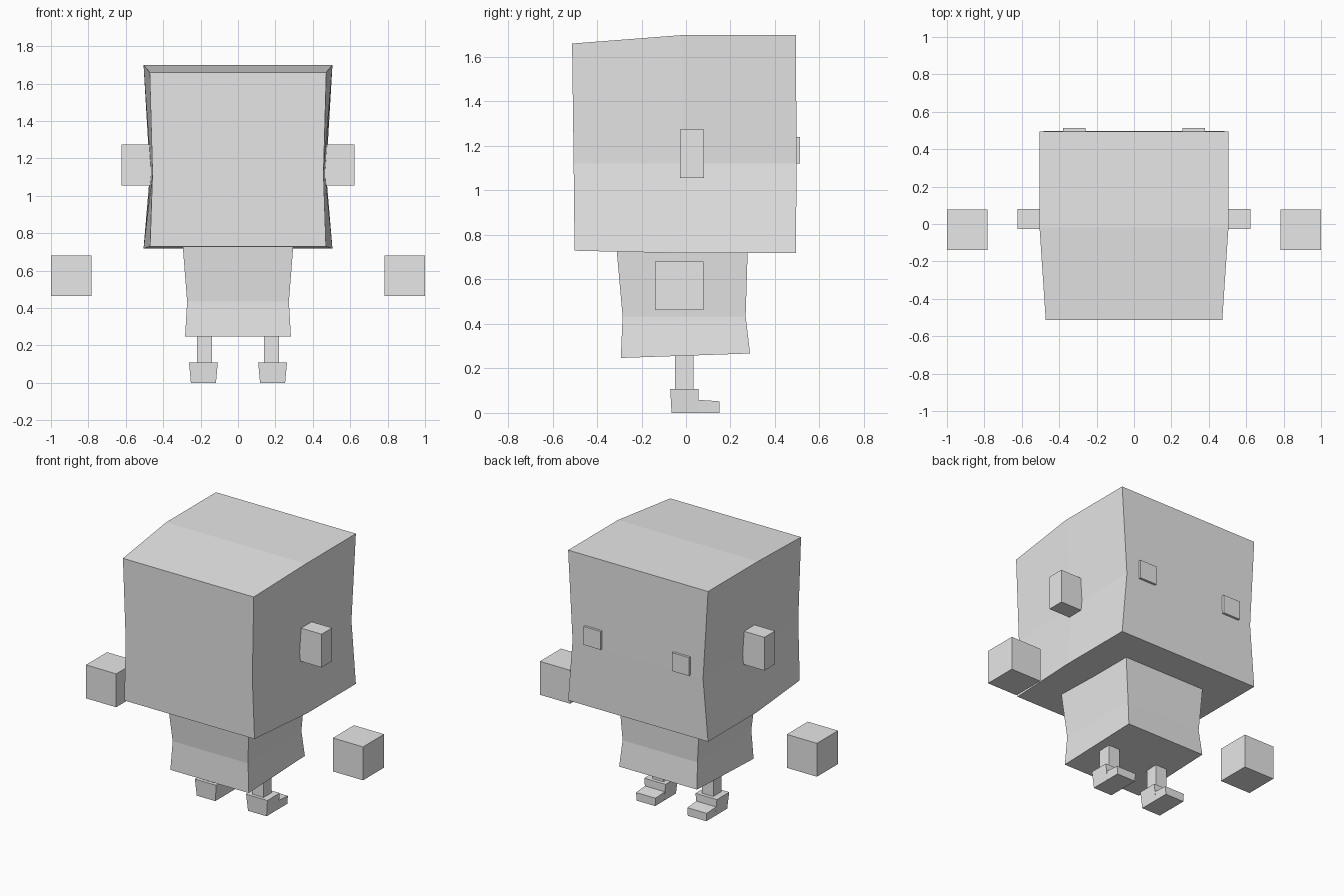
import bpy
import bmesh

cube = bpy.data.objects.get("Cube")
if cube:
    bpy.data.objects.remove(cube, do_unlink=True)

# Single plain grey for every part
grey = bpy.data.materials.new("plain grey")
grey.use_nodes = True
grey.diffuse_color = (0.8, 0.8, 0.8, 1)
grey.node_tree.nodes["Principled BSDF"].inputs["Base Color"].default_value = (0.8, 0.8, 0.8, 1)


def loft(name, levels, cx=0.0):
    """Closed block from stacked levels; each level is rows of (half width, y, z), back to front."""
    bm = bmesh.new()
    n = len(levels[0])
    rings = []
    for rows in levels:
        ring = [bm.verts.new((cx + w, y, z)) for w, y, z in rows]
        ring += [bm.verts.new((cx - w, y, z)) for w, y, z in reversed(rows)]
        rings.append(ring)
    # Walls between levels
    for low, high in zip(rings, rings[1:]):
        for i in range(2 * n):
            j = (i + 1) % (2 * n)
            bm.faces.new((low[i], low[j], high[j], high[i]))
    # Bottom and top caps, one strip per pair of rows
    for ring in (rings[0], rings[-1]):
        for i in range(n - 1):
            bm.faces.new((ring[i], ring[i + 1], ring[-2 - i], ring[-1 - i]))
    bmesh.ops.recalc_face_normals(bm, faces=bm.faces)
    mesh = bpy.data.meshes.new(name)
    bm.to_mesh(mesh)
    bm.free()
    mesh.materials.append(grey)
    obj = bpy.data.objects.new(name, mesh)
    bpy.context.collection.objects.link(obj)
    return obj


def box(name, cx, half_width, y0, y1, z0, z1):
    return loft(name, [[(half_width, y0, z), (half_width, y1, z)] for z in (z0, z1)], cx)


# Big head: pinched at mid height, narrower and lower toward the back
loft("head", [
    [(0.470, -0.501, 0.729), (0.505, -0.01, 0.718), (0.505, 0.494, 0.718)],
    [(0.457, -0.505, 1.12), (0.465, -0.01, 1.12), (0.471, 0.497, 1.12)],
    [(0.472, -0.512, 1.66), (0.505, -0.02, 1.698), (0.505, 0.494, 1.698)],
])

# Waisted body
loft("body", [
    [(0.283, -0.293, 0.247), (0.281, 0.288, 0.267)],
    [(0.272, -0.285, 0.434), (0.270, 0.268, 0.434)],
    [(0.295, -0.311, 0.726), (0.292, 0.277, 0.722)],
])

# Paired parts
for side, label in ((1, "left"), (-1, "right")):
    box(label + "_ear", side * 0.535, 0.088, -0.028, 0.081, 1.056, 1.273)
    box(label + "_eye", side * 0.319, 0.061, 0.47, 0.512, 1.12, 1.24)
    box(label + "_hand", side * 0.891, 0.109, -0.139, 0.078, 0.463, 0.681)
    box(label + "_leg", side * 0.18, 0.04, -0.05, 0.033, 0.08, 0.28)
    loft(label + "_foot", [
        [(0.067, -0.065, 0), (0.067, 0.057, 0)],
        [(0.077, -0.071, 0.108), (0.077, 0.056, 0.108)],
    ], side * 0.185)
    loft(label + "_toe", [
        [(0.067, 0.04, 0), (0.067, 0.15, 0)],
        [(0.071, 0.04, 0.06), (0.070, 0.15, 0.052)],
    ], side * 0.185)
